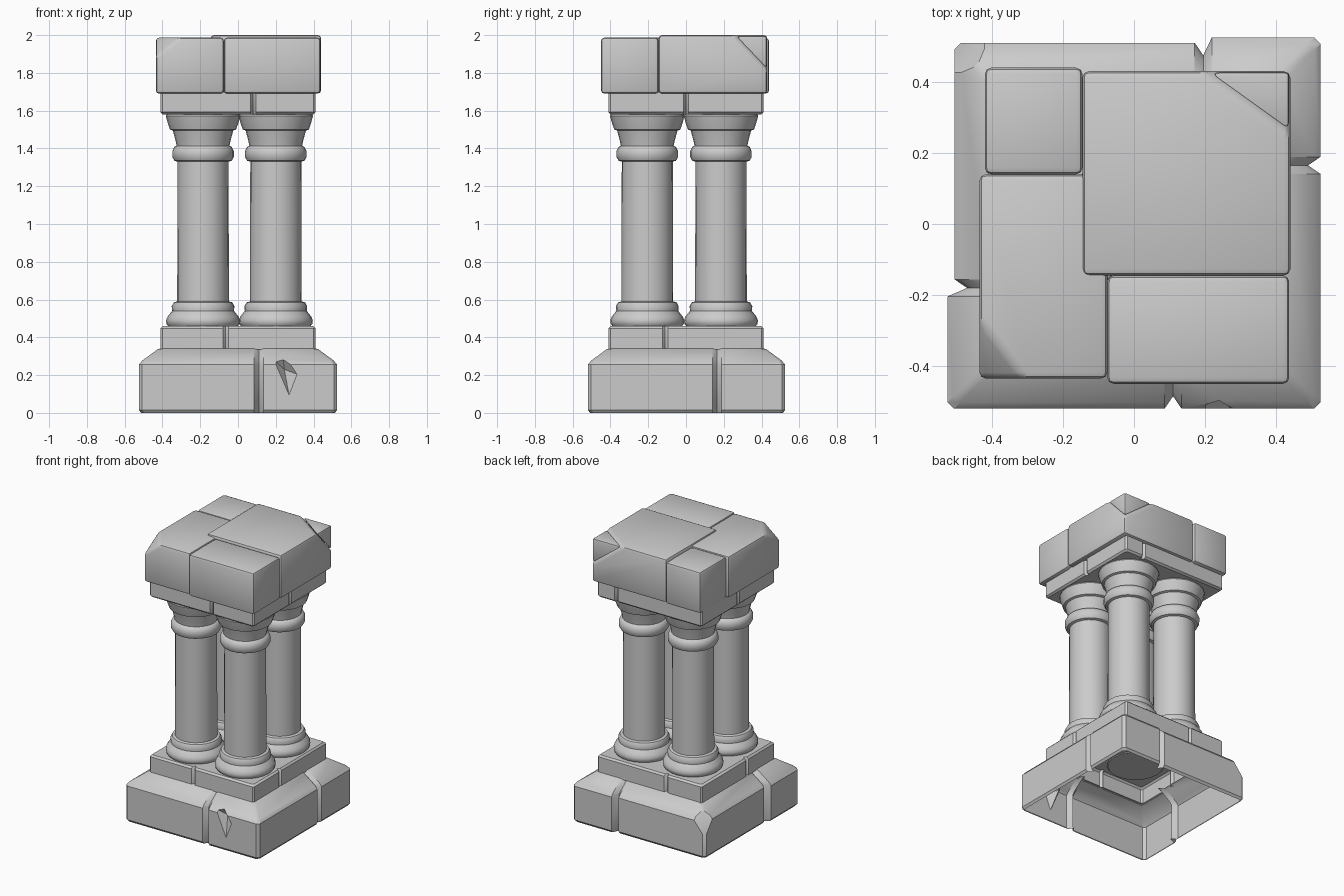
import bpy, bmesh, math
from mathutils import Vector

if "Cube" in bpy.data.objects:
    bpy.data.objects.remove(bpy.data.objects["Cube"])

stone = bpy.data.materials.new("grey_stone")
stone.use_nodes = True
GREY = (0.6, 0.6, 0.6, 1)
stone.diffuse_color = GREY
stone.node_tree.nodes["Principled BSDF"].inputs["Base Color"].default_value = GREY


def finish(bm, name, recalc=True):
    if recalc:
        bmesh.ops.recalc_face_normals(bm, faces=bm.faces)
    mesh = bpy.data.meshes.new(name)
    bm.to_mesh(mesh)
    bm.free()
    mesh.materials.append(stone)
    obj = bpy.data.objects.new(name, mesh)
    bpy.context.collection.objects.link(obj)
    return obj


def shade(obj, angle=35):
    bpy.ops.object.select_all(action="DESELECT")
    obj.select_set(True)
    bpy.context.view_layer.objects.active = obj
    bpy.ops.object.shade_smooth_by_angle(angle=math.radians(angle))


def chip(bm, point, normal):
    """Break off everything beyond a plane and close the cut."""
    geom = bm.verts[:] + bm.edges[:] + bm.faces[:]
    cut = bmesh.ops.bisect_plane(bm, geom=geom, plane_co=point, plane_no=normal, clear_outer=True)
    edges = [e for e in cut["geom_cut"] if isinstance(e, bmesh.types.BMEdge)]
    bmesh.ops.contextual_create(bm, geom=edges)


def outline(sides, inset, groove, corner):
    """Square plan; each side is (joint, reach before it, reach after it)."""
    pts = []
    width, depth = groove
    for k, (joint, v0, v1) in enumerate(sides):
        start = -sides[k - 1][2] + inset + corner
        end = sides[(k + 1) % 4][1] - inset - corner
        row = [(start, v0), (joint - width, v0), (joint, min(v0, v1) - depth),
               (joint + width, v1), (end, v1)]
        c, s = round(math.cos(k * math.pi / 2)), round(math.sin(k * math.pi / 2))
        for u, v in row:
            v = inset - v
            pts.append((u * c - v * s, u * s + v * c))
    return pts


def tier(sides, levels, groove, corner, bottom=True, top=True):
    """Stack inset outlines into a course of jointed stones."""
    bm = bmesh.new()
    loops = [[bm.verts.new((x, y, z)) for x, y in outline(sides, d, groove, corner)]
             for d, z in levels]
    n = len(loops[0])
    for low, high in zip(loops, loops[1:]):
        for i in range(n):
            j = (i + 1) % n
            bm.faces.new((low[i], low[j], high[j], high[i]))
    if bottom:
        bm.faces.new(loops[0][::-1])
    if top:
        bm.faces.new(loops[-1])
    return bm


def block(name, low, high, chips=(), bevel=0.018):
    """Rounded stone with optional broken corners."""
    low, high = Vector(low), Vector(high)
    bm = bmesh.new()
    bmesh.ops.create_cube(bm, size=1)
    for v in bm.verts:
        v.co = [(a + b) / 2 + t * (b - a) for a, b, t in zip(low, high, v.co)]
    for point, normal in chips:
        chip(bm, Vector(point), Vector(normal))
    bmesh.ops.bevel(bm, geom=bm.edges[:], offset=bevel, segments=2, profile=0.5,
                    affect="EDGES", clamp_overlap=True)
    shade(finish(bm, name))


# Base course: hollow, with sloping shoulders and a broken back corner
base_sides = [(0.11, 0.52, 0.52), (0.165, 0.525, 0.525),
              (-0.195, 0.525, 0.51), (0.18, 0.505, 0.525)]
bm = tier(base_sides, [(0.012, 0), (0, 0.016), (0, 0.255), (0.018, 0.277),
                       (0.1, 0.337), (0.118, 0.342)], (0.024, 0.035), 0.018)
chip(bm, Vector((-0.505, 0.51, 0.15)), Vector((-1, 1, 0.8)))
base = finish(bm, "base_course")

# Dent in the front of the base
bm = bmesh.new()
for p in [(0.18, -0.53, 0.29), (0.235, -0.53, 0.335), (0.325, -0.53, 0.2),
          (0.275, -0.53, 0.07), (0.245, -0.465, 0.23)]:
    bm.verts.new(p)
bmesh.ops.convex_hull(bm, input=bm.verts[:])
dent = finish(bm, "dent_cutter")
dent.hide_render = True
mod = base.modifiers.new("dent", "BOOLEAN")
mod.object = dent
mod.operation = "DIFFERENCE"
mod.solver = "EXACT"
bpy.context.view_layer.objects.active = base
bpy.ops.object.modifier_apply(modifier="dent")
bpy.data.objects.remove(dent)

# Open the base at both ends
bm = bmesh.new()
bm.from_mesh(base.data)
ends = [f for f in bm.faces if abs(f.normal.z) > 0.995]
bmesh.ops.delete(bm, geom=ends, context="FACES")
bm.to_mesh(base.data)
bm.free()
shade(base, 30)

# Plinth course under the columns
R = 0.41
bm = tier([(-0.065, R, R), (-0.11, R, R), (0.13, R, R), (0.1, R, R)],
          [(0, 0.335), (0, 0.448), (0.012, 0.46)], (0.014, 0.018), 0.01, bottom=False)
shade(finish(bm, "plinth_course", recalc=False))

# Architrave course above the columns
bm = tier([(0.08, R, R), (0, R, R), (-0.26, R, R), (0, R, R)],
          [(0.012, 1.58), (0, 1.592), (0, 1.7)], (0.014, 0.018), 0.01)
shade(finish(bm, "architrave_course"))

# Four turned columns
profile = [(0.18, 0.455), (0.193, 0.47), (0.196, 0.49), (0.188, 0.51), (0.172, 0.53),
           (0.164, 0.54), (0.166, 0.565), (0.155, 0.585), (0.137, 0.59),
           (0.135, 1.33), (0.152, 1.335), (0.163, 1.355), (0.163, 1.385),
           (0.152, 1.408), (0.14, 1.414), (0.145, 1.44), (0.16, 1.495),
           (0.175, 1.5), (0.187, 1.535), (0.197, 1.572), (0.19, 1.585)]


def column(name, cx, cy, sides=24):
    bm = bmesh.new()
    rings = []
    for r, z in profile:
        rings.append([bm.verts.new((cx + r * math.cos(t), cy + r * math.sin(t), z))
                      for t in (math.tau * i / sides for i in range(sides))])
    for low, high in zip(rings, rings[1:]):
        for i in range(sides):
            j = (i + 1) % sides
            bm.faces.new((low[i], low[j], high[j], high[i]))
    bm.faces.new(rings[0][::-1])
    bm.faces.new(rings[-1])
    shade(finish(bm, name), 40)


for depth, cy in (("front", -0.205), ("back", 0.185)):
    for side, cx in (("right", -0.185), ("left", 0.2)):
        column(f"{depth}_{side}_column", cx, cy)

# Cap stones, one with a split corner
Z = 1.69
split = Vector((1 / 0.25, 1 / 0.18, 1 / 0.19)).normalized()
crack = Vector((0.19, 0.43, 2.0))
big_low, big_high = (-0.145, -0.145, Z), (0.44, 0.43, 2.0)
block("cap_main_stone", big_low, big_high, [(crack, split)])
block("cap_split_corner", big_low, (0.437, 0.428, 1.995),
      [(crack + split * 0.002, -split)], bevel=0.012)
block("cap_back_right_stone", (-0.42, 0.14, Z), (-0.145, 0.44, 1.985))
block("cap_front_right_stone", (-0.435, -0.435, Z), (-0.075, 0.14, 1.987),
      [((-0.31, -0.435, 1.987), (-1 / 0.125, -1 / 0.165, -0.0 + 1 / 0.1))])
block("cap_front_left_stone", (-0.075, -0.45, Z), (0.437, -0.145, 1.987))
# Right-hand stone behind the chipped one fills the gap beside the main stone
block("cap_core", (-0.15, -0.16, Z + 0.01), (-0.06, 0.15, 1.96))
